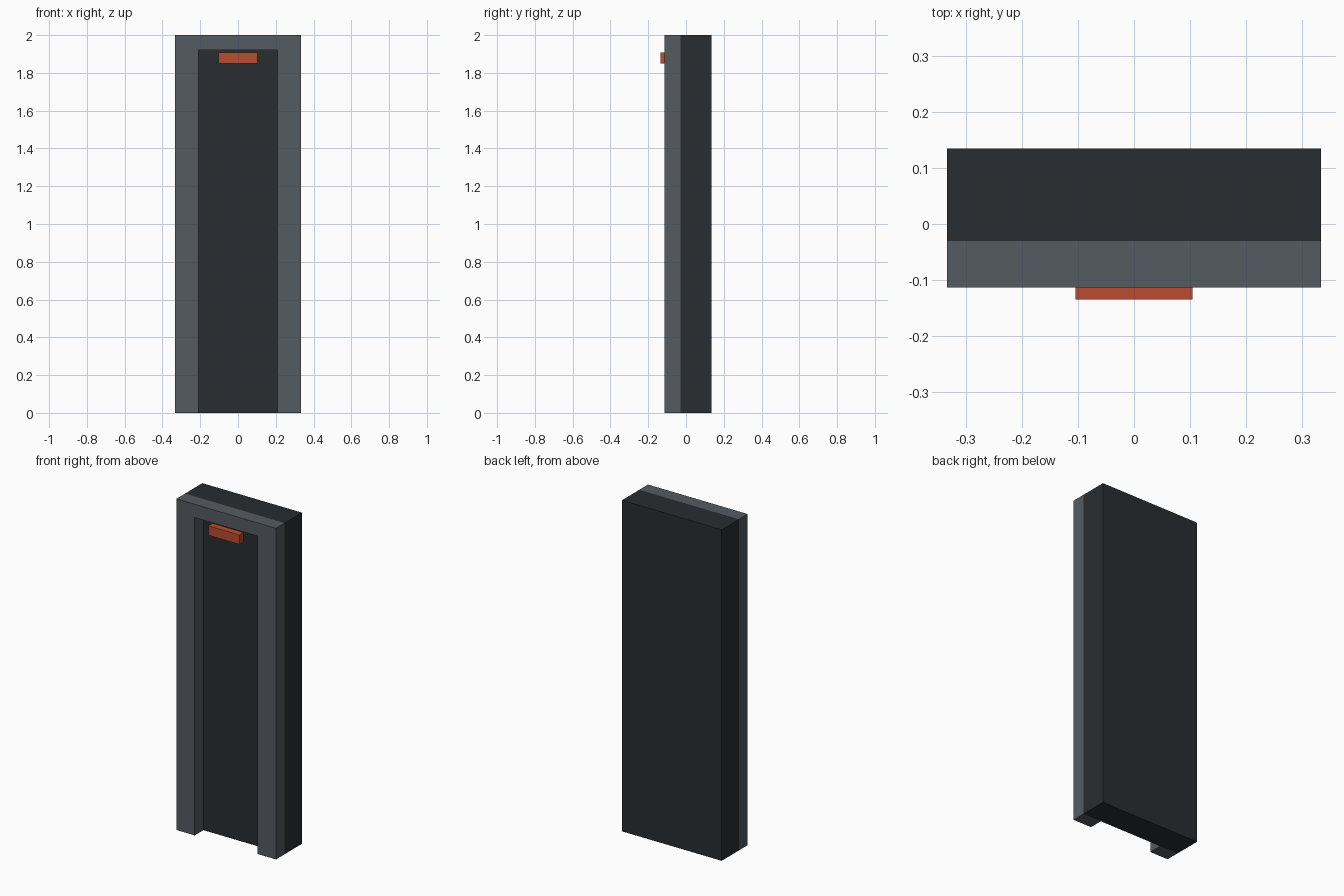
import bpy
import bmesh
from mathutils import Vector

if "Cube" in bpy.data.objects:
    bpy.data.objects.remove(bpy.data.objects["Cube"])


def material(name, color):
    mat = bpy.data.materials.new(name)
    mat.diffuse_color = (*color, 1)
    mat.use_nodes = True
    mat.node_tree.nodes["Principled BSDF"].inputs["Base Color"].default_value = mat.diffuse_color
    return mat


def add_object(name, bm, mat):
    bmesh.ops.recalc_face_normals(bm, faces=bm.faces[:])
    mesh = bpy.data.meshes.new(name)
    bm.to_mesh(mesh)
    bm.free()
    mesh.materials.append(mat)
    obj = bpy.data.objects.new(name, mesh)
    bpy.context.collection.objects.link(obj)
    return obj


def box(name, lo, hi, mat):
    lo, hi = Vector(lo), Vector(hi)
    bm = bmesh.new()
    bmesh.ops.create_cube(bm, size=1)
    bmesh.ops.scale(bm, vec=hi - lo, verts=bm.verts[:])
    bmesh.ops.translate(bm, vec=(lo + hi) / 2, verts=bm.verts[:])
    return add_object(name, bm, mat)


def extruded_profile(name, points, y0, y1, mat):
    bm = bmesh.new()
    face = bm.faces.new([bm.verts.new((x, y0, z)) for x, z in points])
    out = bmesh.ops.extrude_face_region(bm, geom=[face], use_keep_orig=True)
    verts = [g for g in out["geom"] if isinstance(g, bmesh.types.BMVert)]
    bmesh.ops.translate(bm, vec=(0, y1 - y0, 0), verts=verts)
    return add_object(name, bm, mat)


dark = material("dark_panel", (0.022, 0.026, 0.03))
steel = material("steel_frame", (0.09, 0.105, 0.12))
red = material("red_lamp", (0.5, 0.07, 0.03))

W, H = 0.333, 2.0           # half width and height
OPEN_W, OPEN_H = 0.21, 1.92  # door opening half width and height

# Solid slab behind the opening
box("back_panel", (-W, -0.03, 0), (W, 0.135, H), dark)

# Door surround: two jambs and a header in one arch-shaped profile
half = [(W, H), (W, 0), (OPEN_W, 0), (OPEN_W, OPEN_H)]
extruded_profile("door_frame", half + [(-x, z) for x, z in reversed(half)],
                 -0.113, -0.03, steel)

# Red indicator lamp below the header
box("indicator_lamp", (-0.104, -0.135, 1.85), (0.104, -0.095, 1.907), red)
